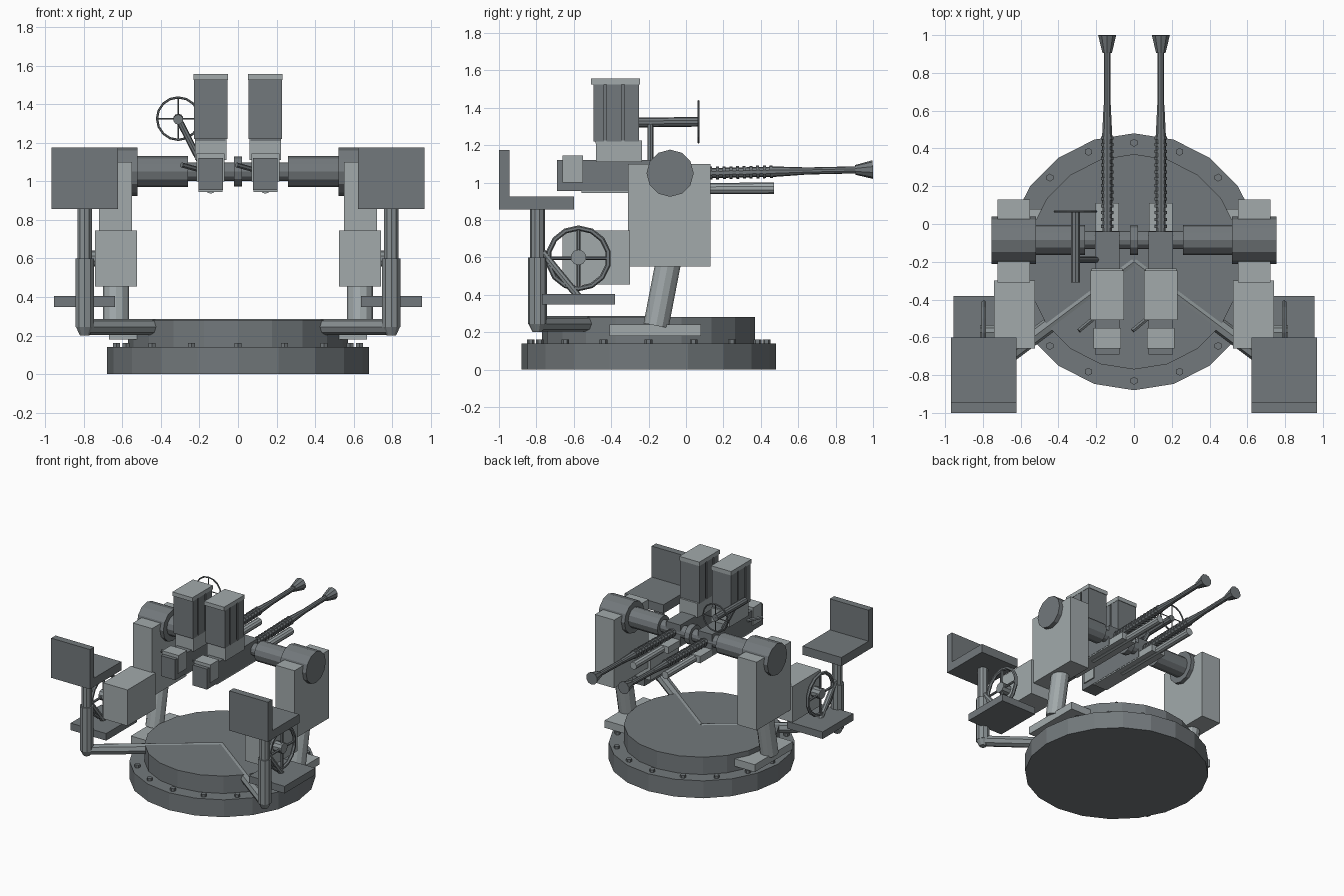
import bpy, bmesh, math
from mathutils import Vector

if "Cube" in bpy.data.objects:
    bpy.data.objects.remove(bpy.data.objects["Cube"])


def material(name, rgb):
    m = bpy.data.materials.new(name)
    m.diffuse_color = (*rgb, 1)
    m.use_nodes = True
    m.node_tree.nodes["Principled BSDF"].inputs["Base Color"].default_value = m.diffuse_color
    return m


DARK = material("dark_steel", (0.17, 0.19, 0.20))
MID = material("mid_steel", (0.25, 0.28, 0.29))
LIGHT = material("light_steel", (0.36, 0.40, 0.41))


def finish(name, bm, mat):
    me = bpy.data.meshes.new(name)
    bm.to_mesh(me)
    bm.free()
    me.materials.append(mat)
    ob = bpy.data.objects.new(name, me)
    bpy.context.collection.objects.link(ob)
    return ob


def box(name, x, y, z, mat):
    """Box from (min, max) ranges; x may be given in either order."""
    bm = bmesh.new()
    bmesh.ops.create_cube(bm, size=1)
    for v in bm.verts:
        v.co = Vector([(a + b) / 2 + c * abs(b - a) for (a, b), c in zip((x, y, z), v.co)])
    return finish(name, bm, mat)


def tube(name, a, b, r1, mat, r2=None, sides=10):
    """Cylinder or cone between two points."""
    a, b = Vector(a), Vector(b)
    bm = bmesh.new()
    bmesh.ops.create_cone(bm, cap_ends=True, segments=sides, radius1=r1,
                          radius2=r1 if r2 is None else r2, depth=(b - a).length)
    rot = (b - a).to_track_quat('Z', 'Y')
    for v in bm.verts:
        v.co = rot @ v.co + (a + b) / 2
    return finish(name, bm, mat)


def wheel(name, c, axis, radius, thick, sides, mat):
    """Ring with four spokes."""
    rot = (0, math.pi / 2, 0) if axis == 'X' else (math.pi / 2, 0, 0)
    bpy.ops.mesh.primitive_torus_add(location=c, rotation=rot, major_segments=sides,
                                     minor_segments=6, major_radius=radius, minor_radius=thick)
    ob = bpy.context.object
    ob.name = name + "_rim"
    ob.data.materials.append(mat)
    c = Vector(c)
    across = Vector((0, radius, 0)) if axis == 'X' else Vector((radius, 0, 0))
    for d in (across, Vector((0, 0, radius))):
        tube(name + "_spoke", c - d, c + d, thick * 0.7, mat, sides=6)


# Round base with bolt circle
CY = -0.2
tube("base_disc", (0, CY, 0), (0, CY, 0.14), 0.68, DARK, sides=20)
tube("turntable", (0, CY, 0.14), (0, CY, 0.28), 0.57, DARK, sides=20)
for i in range(16):
    t = i * math.tau / 16
    x, y = 0.63 * math.sin(t), CY + 0.63 * math.cos(t)
    tube("base_bolt", (x, y, 0.13), (x, y, 0.162), 0.021, DARK, sides=6)

# Central trunnion shaft
TY, TZ = -0.085, 1.05
tube("cross_shaft", (-0.3, TY, TZ), (0.3, TY, TZ), 0.048, DARK, sides=12)
tube("shaft_collar", (-0.022, TY, TZ), (0.022, TY, TZ), 0.078, DARK, sides=12)

for s in (-1, 1):
    # Support arm, leg and foot plate
    box("foot_plate", (s * 0.46, s * 0.67), (-0.41, 0.08), (0.18, 0.24), LIGHT)
    tube("arm_leg", (s * 0.632, -0.16, 0.235), (s * 0.632, -0.08, 0.65), 0.068, LIGHT, sides=12)
    box("side_arm", (s * 0.55, s * 0.722), (-0.31, 0.13), (0.55, 1.10), LIGHT)
    tube("trunnion_drum", (s * 0.52, TY, TZ), (s * 0.755, TY, TZ), 0.126, DARK, sides=12)
    tube("trunnion_sleeve", (s * 0.26, TY, TZ), (s * 0.53, TY, TZ), 0.08, DARK, sides=12)

    # Gearbox and handwheel
    box("gearbox", (s * 0.525, s * 0.742), (-0.66, -0.30), (0.455, 0.745), LIGHT)
    tube("handwheel_hub", (s * 0.74, -0.575, 0.6), (s * 0.815, -0.575, 0.6), 0.042, MID)
    wheel("handwheel", (s * 0.795, -0.575, 0.595), 'X', 0.162, 0.014, 14, DARK)

    # Seat, post and carrying pipe
    px, py = s * 0.795, -0.795
    box("seat_pan", (s * 0.622, s * 0.968), (-1.0, -0.6), (0.855, 0.925), DARK)
    box("seat_back", (s * 0.622, s * 0.968), (-1.0, -0.945), (0.9, 1.175), DARK)
    tube("seat_post", (px, py, 0.55), (px, py, 0.86), 0.04, MID)
    tube("post_sleeve", (px, py, 0.245), (px, py, 0.6), 0.051, MID)
    tube("post_elbow", (px, py, 0.2), (px, py, 0.25), 0.025, MID, r2=0.051)
    tube("seat_pipe", (px, py, 0.245), (0, -0.2, 0.245), 0.042, MID, sides=8)

    # Foot rest and its strut
    box("foot_rest", (s * 0.638, s * 0.955), (-0.77, -0.38), (0.348, 0.405), DARK)
    tube("foot_rest_strut", (px, -0.77, 0.63), (px, -0.575, 0.39), 0.02, MID, sides=8)

    # Gun body
    gx = s * 0.142

    def span(h):
        return (gx - h, gx + h)

    box("receiver", span(0.064), (-0.69, -0.04), (0.955, 1.12), DARK)
    box("cradle", span(0.062), (-0.56, 0.11), (0.945, 1.0), LIGHT)
    box("breech_block", span(0.073), (-0.66, -0.55), (1.0, 1.145), LIGHT)
    tube("recoil_tube", (gx, -0.3, 0.966), (gx, 0.47, 0.97), 0.03, LIGHT)
    tube("cocking_lever", (gx - 0.15, -0.565, 1.085), (gx - 0.06, -0.49, 1.06), 0.013, DARK, sides=6)

    # Magazine with ribbed sides
    box("magazine_well", span(0.082), (-0.48, -0.235), (1.11, 1.225), LIGHT)
    box("magazine_core", span(0.078), (-0.485, -0.26), (1.21, 1.53), DARK)
    for k, (y0, y1) in enumerate(((-0.495, -0.438), (-0.424, -0.345), (-0.33, -0.25))):
        box(f"magazine_rib_{k}", span(0.087), (y0, y1), (1.22, 1.525), DARK)
    box("magazine_cap", span(0.089), (-0.507, -0.245), (1.525, 1.557), LIGHT)

    # Barrel rising slightly, with ringed spring and flared muzzle
    def bore(y):
        return (gx, y, 1.05 + 0.022 * (y - 0.1))

    tube("barrel", bore(-0.05), bore(0.95), 0.019, DARK)
    tube("barrel_spring_core", bore(-0.04), bore(0.45), 0.027, DARK)
    tube("barrel_taper", bore(0.45), bore(0.63), 0.029, DARK, r2=0.02)
    for k in range(14):
        y = -0.02 + 0.036 * k
        tube("spring_coil", bore(y), bore(y + 0.016), 0.034, DARK)
    tube("muzzle_flare", bore(0.905), bore(0.999), 0.026, DARK, r2=0.05)

# Ring sight on an angled post
SX, SZ = -0.31, 1.325
tube("sight_rod", (SX, -0.31, SZ - 0.005), (SX, 0.07, SZ), 0.026, DARK)
tube("sight_post", (SX, -0.19, SZ), (-0.19, -0.19, 1.09), 0.017, DARK, sides=8)
wheel("ring_sight", (SX, 0.067, SZ), 'Y', 0.11, 0.006, 16, DARK)
